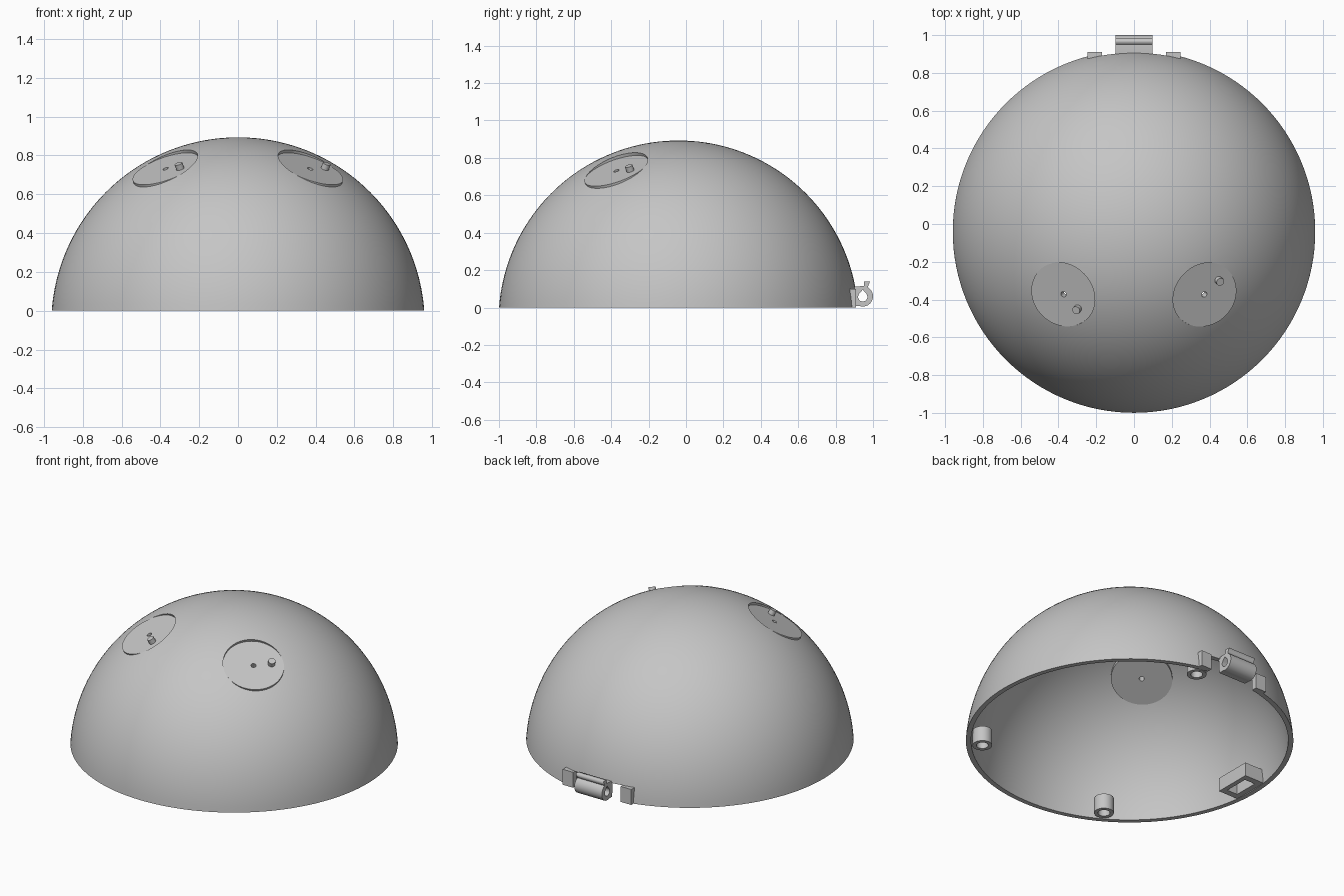
import bpy, bmesh
from math import sin, cos, pi, radians, asin
from mathutils import Matrix, Vector

cube = bpy.data.objects.get("Cube")
if cube:
    bpy.data.objects.remove(cube, do_unlink=True)

grey = bpy.data.materials.new("plain grey")
grey.use_nodes = True
grey.diffuse_color = (0.56, 0.56, 0.56, 1)
grey.node_tree.nodes["Principled BSDF"].inputs["Base Color"].default_value = (0.56, 0.56, 0.56, 1)

CENTRE = Vector((0, -0.04, -0.069))
OUTER, INNER = 0.962, 0.932


def activate(obj):
    bpy.ops.object.select_all(action='DESELECT')
    obj.select_set(True)
    bpy.context.view_layer.objects.active = obj


def finish(name, bm, matrix=None):
    bmesh.ops.recalc_face_normals(bm, faces=bm.faces)
    mesh = bpy.data.meshes.new(name)
    bm.to_mesh(mesh)
    bm.free()
    obj = bpy.data.objects.new(name, mesh)
    bpy.context.collection.objects.link(obj)
    if matrix:
        mesh.transform(matrix)
    mesh.materials.append(grey)
    return obj


def box(name, lo, hi):
    lo, hi = Vector(lo), Vector(hi)
    bm = bmesh.new()
    bmesh.ops.create_cube(bm, size=1)
    size = hi - lo
    return finish(name, bm, Matrix.Translation((lo + hi) / 2) @ Matrix.Diagonal((*size, 1)))


def cylinder(name, radius, low, high, matrix, sides=64):
    bm = bmesh.new()
    bmesh.ops.create_cone(bm, cap_ends=True, segments=sides, radius1=radius, radius2=radius,
                          depth=high - low, matrix=Matrix.Translation((0, 0, (low + high) / 2)))
    return finish(name, bm, matrix)


def cut(obj, cutter):
    mod = obj.modifiers.new("cut", 'BOOLEAN')
    mod.operation, mod.solver, mod.object = 'DIFFERENCE', 'EXACT', cutter
    activate(obj)
    bpy.ops.object.modifier_apply(modifier=mod.name)
    bpy.data.objects.remove(cutter, do_unlink=True)


def smooth(obj):
    activate(obj)
    bpy.ops.object.shade_smooth_by_angle(angle=radians(30))


def prism(name, loops, half_width):
    # Side profile in (y, z), extruded along x; later loops are holes
    curve = bpy.data.curves.new(name, 'CURVE')
    curve.dimensions, curve.fill_mode, curve.extrude = '2D', 'BOTH', half_width
    for loop in loops:
        spline = curve.splines.new('POLY')
        spline.points.add(len(loop) - 1)
        for point, (y, z) in zip(spline.points, loop):
            point.co = (y, z, 0, 1)
        spline.use_cyclic_u = True
    obj = bpy.data.objects.new(name, curve)
    obj.matrix_world = Matrix(((0, 0, 1, 0), (1, 0, 0, 0), (0, 1, 0, 0), (0, 0, 0, 1)))
    bpy.context.collection.objects.link(obj)
    activate(obj)
    bpy.ops.object.convert(target='MESH')
    obj = bpy.context.object
    obj.data.materials.clear()
    obj.data.materials.append(grey)
    return obj


# Hollow dome, lathed from a thin arc profile
def arc(radius, steps=40):
    start = asin(-CENTRE.z / radius)
    return [(radius * cos(a), radius * sin(a))
            for a in (start + (pi / 2 - start) * i / steps for i in range(steps + 1))]


bm = bmesh.new()
profile = arc(OUTER)[::-1] + arc(INNER)
verts = [bm.verts.new((max(r, 0) if r > 1e-6 else 0, 0, z)) for r, z in profile]
edges = [bm.edges.new(pair) for pair in zip(verts, verts[1:])]
bmesh.ops.spin(bm, geom=verts + edges, cent=(0, 0, 0), axis=(0, 0, 1), angle=2 * pi, steps=128)
bmesh.ops.remove_doubles(bm, verts=bm.verts, dist=1e-5)
dome = finish("dome_shell", bm, Matrix.Translation(CENTRE))

# Two flat round seats, the second turned a quarter turn from the first
normal = Vector((-0.32, -0.325, 0.889)).normalized()
tangent = Vector((1, -1, 0)).normalized()
tangent = (tangent - normal * tangent.dot(normal)).normalized()
side = normal.cross(tangent)
frame = Matrix((tangent, side, normal)).transposed().to_4x4()
seat = Matrix.Translation((-0.373, -0.372, 0.731)) @ frame
for label, turn in (("right", 0), ("left", pi / 2)):
    place = Matrix.Rotation(turn, 4, 'Z') @ seat
    cut(dome, cylinder("seat_cutter", 0.18, -0.09, 0.2, place))
    plate = cylinder(label + "_seat_plate", 0.18, -0.045, 0, place)
    cut(plate, cylinder("hole_cutter", 0.015, -0.1, 0.1, place, 24))
    smooth(plate)
    peg = cylinder(label + "_seat_peg", 0.021, -0.01, 0.03,
                   place @ Matrix.Translation((0.107, 0, 0)), 24)
    smooth(peg)

# Opening in the rear wall around the hinge
cut(dome, box("notch_cutter", (-0.18, 0.8, -0.05), (0.18, 1.05, 0.1)))
smooth(dome)

# Flat wings either side of the opening
for label, s in (("left", 1), ("right", -1)):
    xs = sorted((s * 0.17, s * 0.245))
    box(label + "_hinge_wing", (xs[0], 0.875, 0), (xs[1], 0.91, 0.1))

# Hinge barrel: rounded outside, squared toward the dome, teardrop bore
cy, cz, r = 0.945, 0.06, 0.055
outline = [(cy + r * cos(a), cz + r * sin(a)) for a in (radians(-110 + 10 * i) for i in range(21))]
outline += [(0.888, 0.11), (0.895, 0.008)]
bore = [(cy + 0.025 * cos(a), cz - 0.003 + 0.025 * sin(a))
        for a in (radians(140 + 20 * i) for i in range(14))] + [(cy, cz + 0.036)]
smooth(prism("hinge_barrel", [outline, bore], 0.098))
prism("hinge_tab", [[(0.95, 0.1), (0.968, 0.1), (0.984, 0.14), (0.952, 0.14)]], 0.098)

# Screw bosses inside the rim
for name, angle in (("rear", 77), ("left", -44), ("front", -120)):
    a = radians(angle)
    place = Matrix.Translation((0.865 * cos(a), -0.04 + 0.865 * sin(a), 0))
    boss = cylinder(name + "_screw_boss", 0.058, 0.002, 0.1, place, 32)
    cut(boss, cylinder("bore_cutter", 0.035, -0.05, 0.07, place, 32))
    smooth(boss)

# Rectangular socket on the inner right wall
socket = box("latch_socket", (-0.925, -0.16, 0.002), (-0.785, 0.08, 0.09))
cut(socket, box("pocket_cutter", (-0.89, -0.12, -0.05), (-0.815, 0.04, 0.07)))
